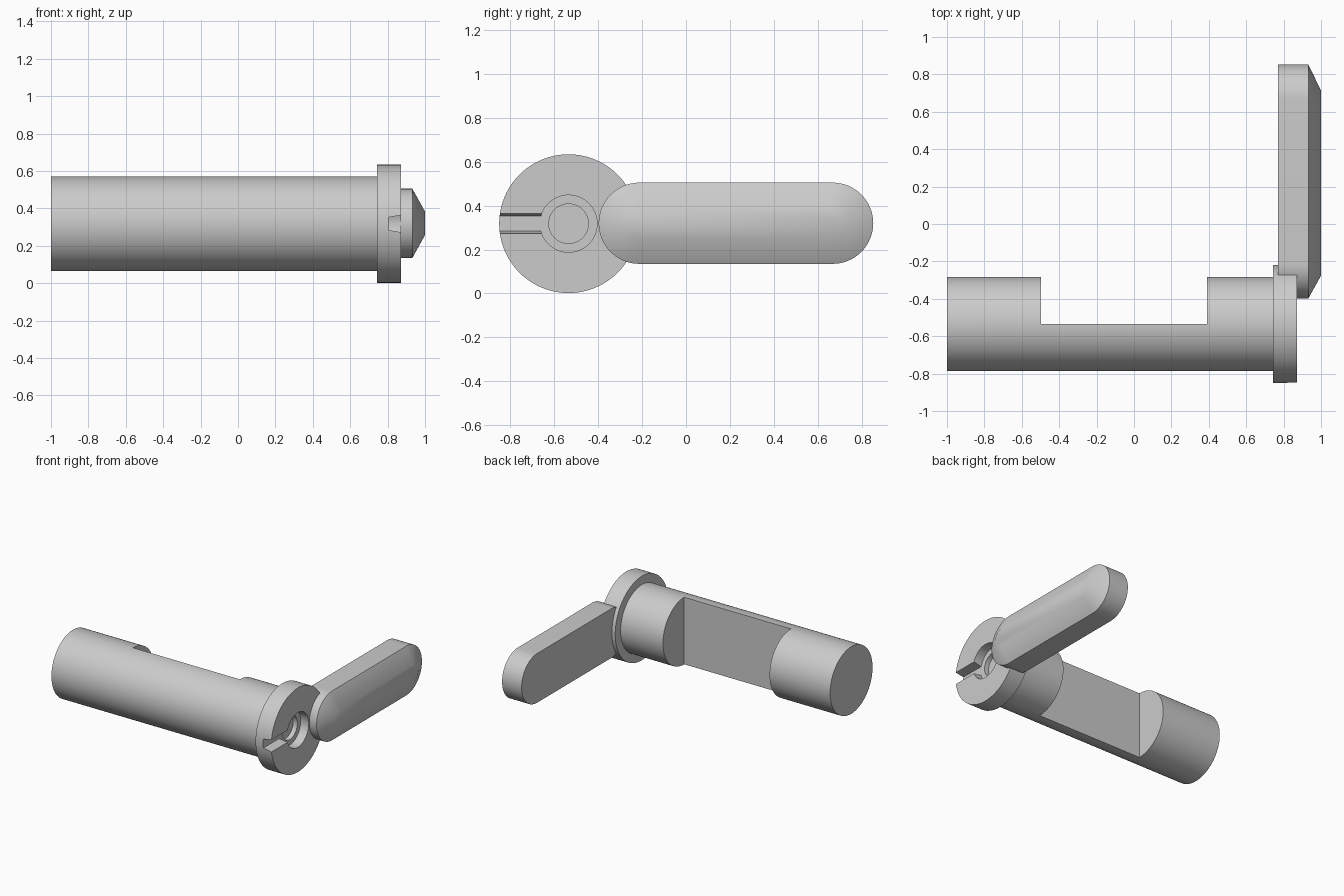
import bpy, bmesh, math
from mathutils import Matrix

if "Cube" in bpy.data.objects:
    bpy.data.objects.remove(bpy.data.objects["Cube"], do_unlink=True)

AXIS_Y, AXIS_Z = -0.535, 0.318

# Single grey material
grey = bpy.data.materials.new("plain_grey")
grey.use_nodes = True
grey.diffuse_color = (0.6, 0.6, 0.6, 1)
grey.node_tree.nodes["Principled BSDF"].inputs["Base Color"].default_value = (0.6, 0.6, 0.6, 1)


def loft(name, sections):
    """Skin a list of equal-length point rings and cap both ends."""
    bm = bmesh.new()
    rings = [[bm.verts.new(p) for p in ring] for ring in sections]
    for a, b in zip(rings, rings[1:]):
        for i in range(len(a)):
            j = (i + 1) % len(a)
            bm.faces.new((a[i], a[j], b[j], b[i]))
    bm.faces.new(rings[0])
    bm.faces.new(rings[-1])
    bmesh.ops.recalc_face_normals(bm, faces=bm.faces)
    mesh = bpy.data.meshes.new(name)
    bm.to_mesh(mesh)
    bm.free()
    mesh.materials.append(grey)
    obj = bpy.data.objects.new(name, mesh)
    bpy.context.collection.objects.link(obj)
    return obj


def stadium(x, r, y0, y1, n=32):
    """Ring in the YZ plane: two half circles centred at y0 and y1."""
    ring = []
    for centre, start in ((y1, -math.pi / 2), (y0, math.pi / 2)):
        for i in range(n + 1):
            t = start + math.pi * i / n
            ring.append((x, centre + r * math.cos(t), 0.32 + r * math.sin(t)))
    return ring


def circle(x, r, n=96):
    return [(x, AXIS_Y + r * math.cos(2 * math.pi * i / n),
             AXIS_Z + r * math.sin(2 * math.pi * i / n)) for i in range(n)]


def slot_ring(y, depth_x, face_x):
    """Tapered slot section, wider at the open face."""
    return [(depth_x, y, AXIS_Z - 0.034), (face_x, y, AXIS_Z - 0.046),
            (face_x, y, AXIS_Z + 0.046), (depth_x, y, AXIS_Z + 0.034)]


def box_ring(x, y0, y1, z0, z1):
    return [(x, y0, z0), (x, y1, z0), (x, y1, z1), (x, y0, z1)]


def cut(obj, cutter):
    mod = obj.modifiers.new("cut", "BOOLEAN")
    mod.operation, mod.solver, mod.object = "DIFFERENCE", "EXACT", cutter
    bpy.context.view_layer.objects.active = obj
    bpy.ops.object.modifier_apply(modifier=mod.name)
    bpy.data.objects.remove(cutter, do_unlink=True)


# Shaft with its back half cut away in the middle
shaft = loft("shaft", [circle(-1, 0.252), circle(0.75, 0.252)])
cut(shaft, loft("notch_cutter", [box_ring(x, AXIS_Y, 0, -0.2, 0.9) for x in (-0.497, 0.39)]))

# Flange with a stepped recess and a radial slot
flange = loft("flange", [circle(0.742, 0.316), circle(0.872, 0.316)])
cut(flange, loft("recess_cutter", [circle(0.805, 0.13), circle(0.9, 0.13)]))
cut(flange, loft("bore_cutter", [circle(0.77, 0.09), circle(0.85, 0.09)]))
cut(flange, loft("slot_cutter", [slot_ring(y, 0.805, 0.876) for y in (-0.9, -0.655)]))

# Handle with rounded ends and a sloped outer face
handle = loft("handle", [stadium(0.77, 0.185, -0.213, 0.668),
                         stadium(0.932, 0.185, -0.213, 0.668),
                         stadium(1.0, 0.063, -0.213, 0.65)])

# Smooth curved surfaces while keeping edges sharp
for obj, angle in ((shaft, 30), (flange, 30), (handle, 40)):
    bpy.ops.object.select_all(action="DESELECT")
    obj.select_set(True)
    bpy.context.view_layer.objects.active = obj
    bpy.ops.object.shade_smooth_by_angle(angle=math.radians(angle))
